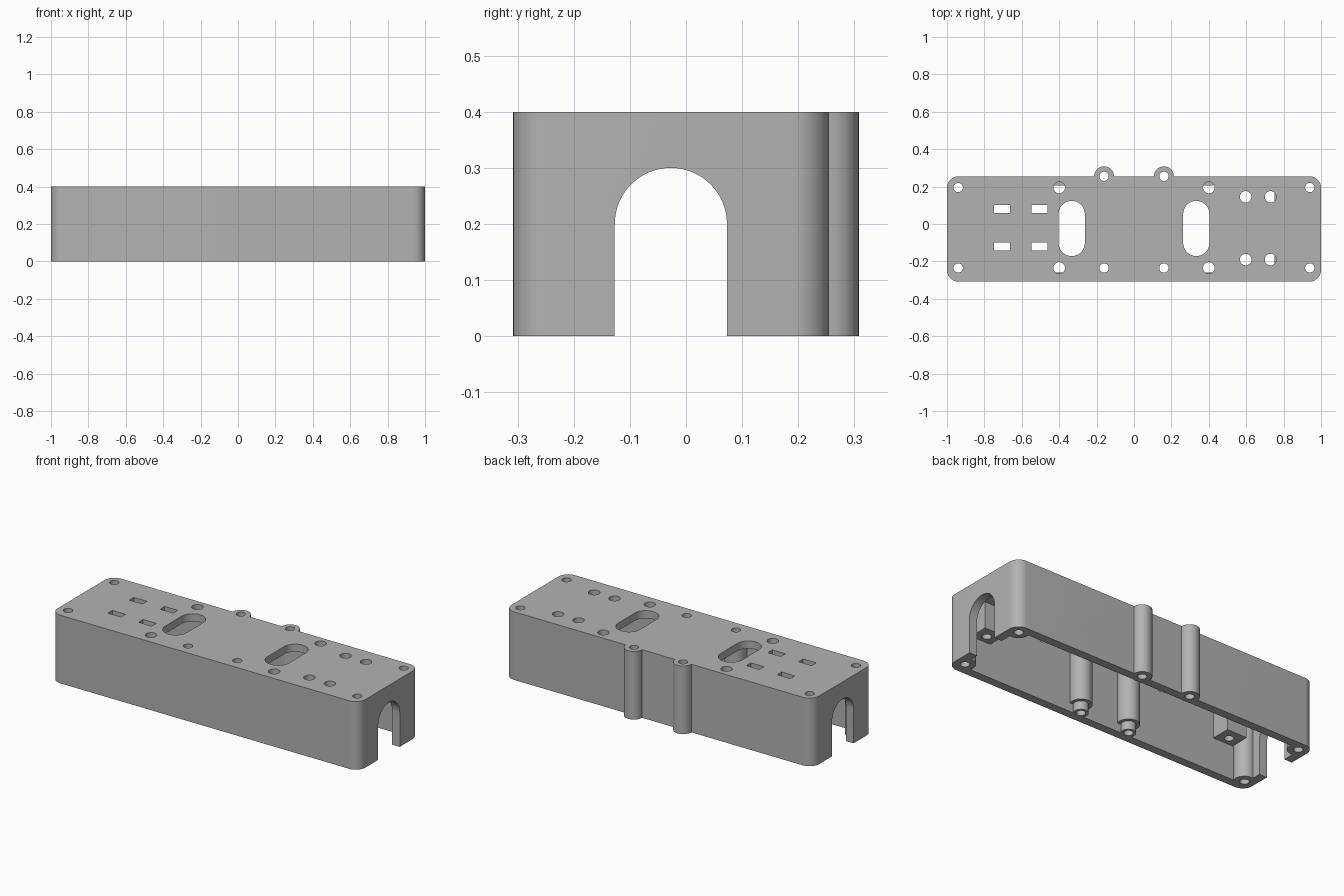
import bpy
import bmesh
from math import cos, sin, pi, radians
from mathutils import Matrix, Vector

default = bpy.data.objects.get("Cube")
if default:
    bpy.data.objects.remove(default, do_unlink=True)

H, WALL, ROOF = 0.4, 0.05, 0.045
FRONT, BACK = -0.308, 0.255
MID = (FRONT + BACK) / 2
ROWS = (-0.235, 0.195)

grey = bpy.data.materials.new("grey plastic")
grey.use_nodes = True
colour = (0.45, 0.45, 0.45, 1)
grey.diffuse_color = colour
grey.node_tree.nodes["Principled BSDF"].inputs["Base Color"].default_value = colour


def rounded(cx, cy, w, d, r, n=12):
    """Outline of a rectangle with rounded corners."""
    pts = []
    for k, (sx, sy) in enumerate(((1, 1), (-1, 1), (-1, -1), (1, -1))):
        for i in range(n + 1):
            a = (k + i / n) * pi / 2
            pts.append((cx + sx * (w / 2 - r) + r * cos(a),
                        cy + sy * (d / 2 - r) + r * sin(a)))
    return pts


def circle(cx, cy, r, n=32):
    return [(cx + r * cos(2 * pi * i / n), cy + r * sin(2 * pi * i / n)) for i in range(n)]


def rect(cx, cy, w, d):
    x, y = w / 2, d / 2
    return [(cx - x, cy - y), (cx + x, cy - y), (cx + x, cy + y), (cx - x, cy + y)]


def prisms(name, parts, matrix=None):
    """One object made of extruded outlines: (outline, low, high)."""
    bm = bmesh.new()
    for outline, low, high in parts:
        face = bm.faces.new([bm.verts.new((x, y, low)) for x, y in outline])
        out = bmesh.ops.extrude_face_region(bm, geom=[face])
        moved = [v for v in out["geom"] if isinstance(v, bmesh.types.BMVert)]
        bmesh.ops.translate(bm, verts=moved, vec=Vector((0, 0, high - low)))
    bmesh.ops.remove_doubles(bm, verts=bm.verts, dist=1e-6)
    bmesh.ops.recalc_face_normals(bm, faces=bm.faces)
    if matrix:
        bm.transform(matrix)
    mesh = bpy.data.meshes.new(name)
    bm.to_mesh(mesh)
    bm.free()
    mesh.materials.append(grey)
    obj = bpy.data.objects.new(name, mesh)
    bpy.context.collection.objects.link(obj)
    return obj


def combine(body, tool, operation):
    """Apply a boolean and discard the tool."""
    mod = body.modifiers.new("cut", "BOOLEAN")
    mod.operation, mod.solver, mod.object = operation, "EXACT", tool
    mod.use_self = True
    bpy.context.view_layer.update()
    result = body.evaluated_get(bpy.context.evaluated_depsgraph_get())
    mesh = bpy.data.meshes.new_from_object(result)
    body.modifiers.clear()
    body.data = mesh
    bpy.data.objects.remove(tool, do_unlink=True)


# Hollow shell, open underneath
case = prisms("enclosure", [(rounded(0, MID, 2, BACK - FRONT, 0.062), 0, H)])
cavity = rounded(0, MID, 2 - 2 * WALL, BACK - FRONT - 2 * WALL, 0.012)
combine(case, prisms("cavity", [(cavity, -0.1, H - ROOF)]), "DIFFERENCE")

# Screw posts and hanging mounting blocks
inside = H - ROOF / 2
posts = []
for s in (-1, 1):
    posts += [(circle(s * 0.94, y, 0.058), 0, inside) for y in ROWS]
    posts += [(rect(s * 0.815, y, 0.13, 0.13), 0.2, inside) for y in (-0.21, 0.16)]
    posts.append((circle(s * 0.16, ROWS[0], 0.06), 0.05, inside))
    posts.append((circle(s * 0.16, ROWS[0], 0.04), 0, 0.1))
    posts.append((circle(s * 0.16, BACK, 0.053), 0, H))
for part in posts:
    combine(case, prisms("post", [part]), "UNION")

# Vertical holes, cable slots and strap slots
holes = []
low, under, high = -0.1, H - ROOF - 0.01, H + 0.1
for s in (-1, 1):
    holes += [(circle(s * 0.94, y, 0.025), low, high) for y in ROWS]
    holes += [(circle(s * 0.16, y, 0.025), low, high) for y in (ROWS[0], BACK)]
    holes += [(circle(s * 0.4, y, 0.031), under, high) for y in ROWS]
    holes += [(circle(s * 0.815, y, 0.025), low, 0.3) for y in (-0.21, 0.16)]
    holes.append((rounded(s * 0.333, -0.024, 0.14, 0.295, 0.0699), under, high))
for y in (-0.19, 0.145):
    holes += [(circle(x, y, 0.031), under, high) for x in (0.597, 0.73)]
for y in (-0.12, 0.08):
    holes += [(rect(x, y, 0.085, 0.042), under, high) for x in (-0.705, -0.505)]
combine(case, prisms("holes", holes), "DIFFERENCE")

# Arched openings through both ends: outline in (y, z), extruded along x
arch = [(-0.127, -0.1), (0.073, -0.1)]
arch += [(-0.027 + 0.1 * cos(pi * i / 32), 0.2 + 0.1 * sin(pi * i / 32)) for i in range(33)]
along_x = Matrix(((0, 0, 1, 0), (1, 0, 0, 0), (0, 1, 0, 0), (0, 0, 0, 1)))
combine(case, prisms("arch", [(arch, -1.2, 1.2)], along_x), "DIFFERENCE")

# Back wall: screw holes, button hole and engraved power symbol
along_y = Matrix(((1, 0, 0, 0), (0, 0, 1, 0), (0, 1, 0, 0), (0, 0, 0, 1)))
start, end = BACK - WALL - 0.02, BACK + 0.02
back = [(circle(x, 0.2, 0.03), start, end) for x in (-0.28, 0.41)]
back.append((circle(-0.07, 0.22, 0.065), start, end))
angles = [radians(120 + 300 * i / 32) for i in range(33)]
ring = [(0.066 * cos(a), 0.085 + 0.066 * sin(a)) for a in angles]
ring += [(0.05 * cos(a), 0.085 + 0.05 * sin(a)) for a in reversed(angles)]
back.append((ring, BACK - 0.015, end))
back.append((rect(0, 0.115, 0.016, 0.07), BACK - 0.015, end))
combine(case, prisms("back_holes", back, along_y), "DIFFERENCE")

# Smooth curved walls, crisp edges
bpy.ops.object.select_all(action="DESELECT")
case.select_set(True)
bpy.context.view_layer.objects.active = case
bpy.ops.object.shade_smooth_by_angle(angle=radians(30))
